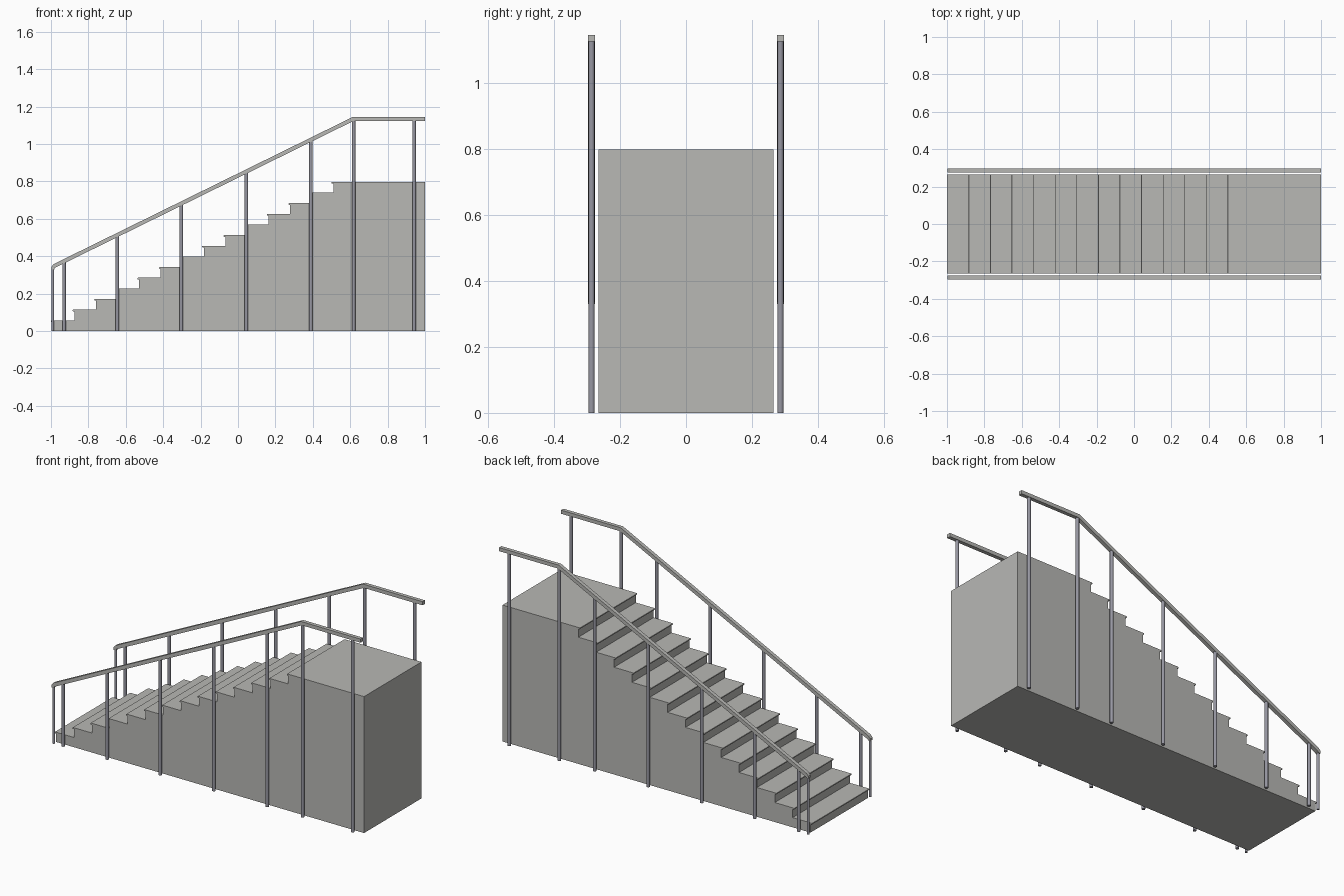
import bpy, bmesh, math

cube = bpy.data.objects.get("Cube")
if cube:
    bpy.data.objects.remove(cube)


def material(name, rgb):
    m = bpy.data.materials.new(name)
    m.use_nodes = True
    m.diffuse_color = (*rgb, 1)
    m.node_tree.nodes["Principled BSDF"].inputs["Base Color"].default_value = (*rgb, 1)
    return m


concrete = material("concrete grey", (0.48, 0.48, 0.46))
steel = material("steel grey", (0.31, 0.31, 0.36))


def extrude_profile(name, points, y0, y1, mat):
    """Extrude an (x, z) outline from y0 to y1."""
    bm = bmesh.new()
    face = bm.faces.new([bm.verts.new((x, y0, z)) for x, z in points])
    geom = bmesh.ops.extrude_face_region(bm, geom=[face])["geom"]
    bmesh.ops.translate(bm, vec=(0, y1 - y0, 0),
                        verts=[v for v in geom if isinstance(v, bmesh.types.BMVert)])
    bmesh.ops.recalc_face_normals(bm, faces=bm.faces)
    mesh = bpy.data.meshes.new(name)
    bm.to_mesh(mesh)
    bm.free()
    mesh.materials.append(mat)
    obj = bpy.data.objects.new(name, mesh)
    bpy.context.collection.objects.link(obj)
    return obj


# Solid staircase: each riser ends in a small rounded nosing
STEPS, RISE, RUN = 14, 0.797 / 14, 1.5 / 13
NOSE, LIP = 0.010, 0.009
outline = [(1, 0), (-1 + NOSE, 0)]
for i in range(STEPS):
    nose, top = -1 + i * RUN, (i + 1) * RISE
    if i:
        outline.append((nose + NOSE, i * RISE))
    outline.append((nose + NOSE, top - LIP))
    for a in (-90, -45, 0, 45, 90):
        t = math.radians(a)
        outline.append((nose + LIP / 2 * (1 - math.cos(t)),
                        top - LIP / 2 + LIP / 2 * math.sin(t)))
outline.append((1, 0.797))
extrude_profile("staircase", outline, -0.265, 0.265, concrete)

# Handrail shape and post positions
LOW, BEND, TOP, THICK = (-0.995, 0.353), (0.615, 1.145), 1.145, 0.021
SLOPE = (BEND[1] - LOW[1]) / (BEND[0] - LOW[0])
rail_outline = [(-0.998, 0.33), (-0.998, 0.343), (-0.985, 0.358), BEND, (1, TOP),
                (1, TOP - THICK), (0.62, TOP - THICK), (-0.982, 0.336), (-0.982, 0.33)]
POSTS = [-0.99, -0.93, -0.645, -0.303, 0.045, 0.39, 0.618, 0.942]

for side, label in ((-1, "right"), (1, "left")):
    y = side * 0.286
    extrude_profile(label + "_handrail", rail_outline, y - 0.011, y + 0.011, concrete)
    for n, x in enumerate(POSTS):
        top = min(TOP, LOW[1] + SLOPE * (x - LOW[0])) - THICK * 0.7
        radius = 0.0075 if n == 0 else 0.0095
        bpy.ops.mesh.primitive_cylinder_add(vertices=16, radius=radius, depth=top,
                                            location=(x, y, top / 2))
        post = bpy.context.object
        post.name = f"{label}_post_{n + 1}"
        post.data.materials.append(steel)
        bpy.ops.object.shade_smooth_by_angle()
